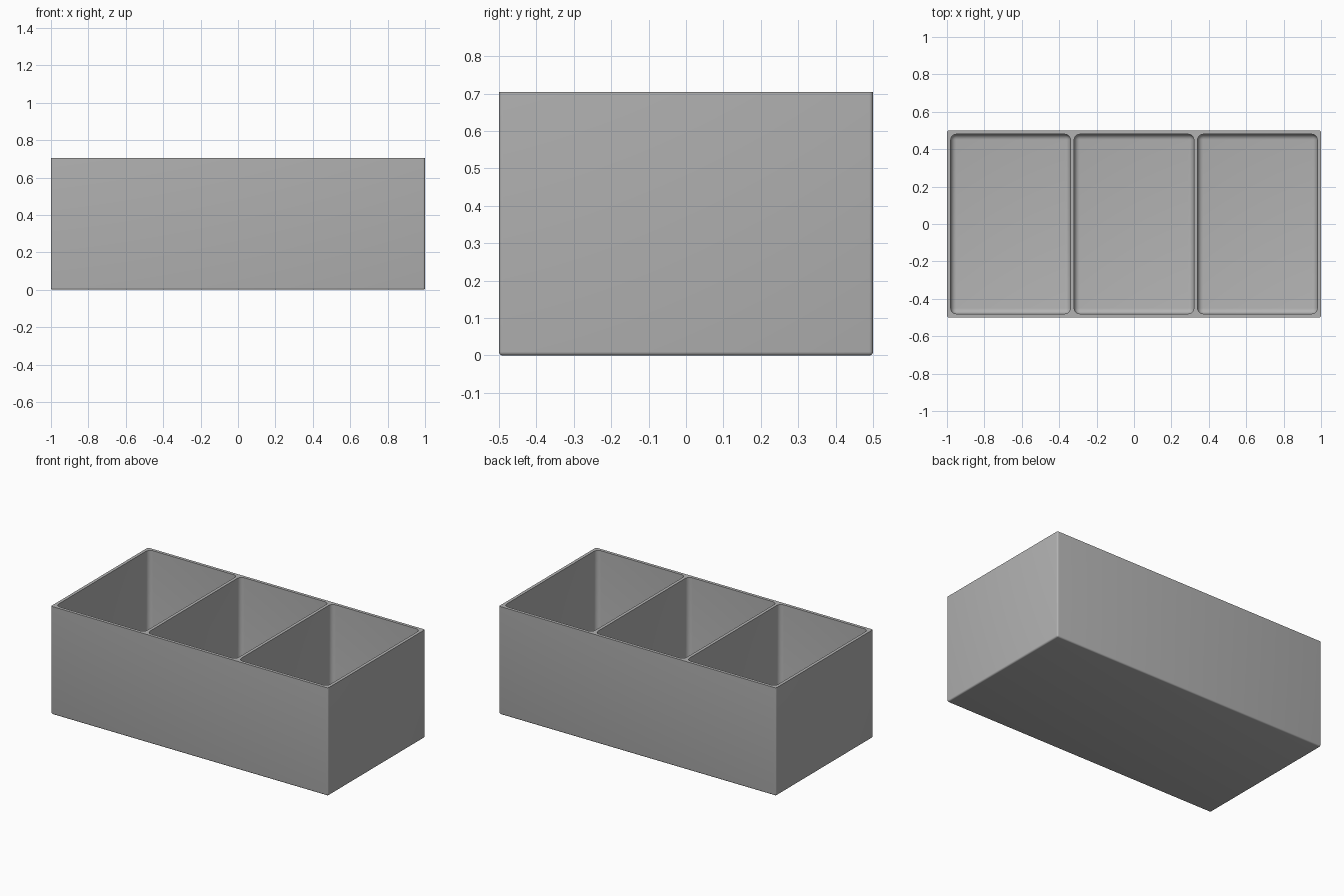
import bpy
import bmesh
from math import radians
from mathutils import Vector

default = bpy.data.objects.get("Cube")
if default:
    bpy.data.objects.remove(default, do_unlink=True)

HEIGHT = 0.705
WALL = 0.02
FLOOR = 0.02


def material(name, color):
    mat = bpy.data.materials.new(name)
    mat.use_nodes = True
    mat.diffuse_color = color
    bsdf = mat.node_tree.nodes["Principled BSDF"]
    bsdf.inputs["Base Color"].default_value = color
    bsdf.inputs["Roughness"].default_value = 0.6
    return mat


def rounded_box(name, low, high, radius, segments, mat):
    """Box with every edge rounded except those around the top."""
    low, high = Vector(low), Vector(high)
    bm = bmesh.new()
    bmesh.ops.create_cube(bm, size=1)
    bmesh.ops.scale(bm, vec=high - low, verts=bm.verts)
    bmesh.ops.translate(bm, vec=(low + high) / 2, verts=bm.verts)
    middle = (low.z + high.z) / 2
    edges = [e for e in bm.edges if any(v.co.z < middle for v in e.verts)]
    bmesh.ops.bevel(bm, geom=edges, offset=radius, segments=segments,
                    profile=0.5, affect='EDGES')
    mesh = bpy.data.meshes.new(name)
    bm.to_mesh(mesh)
    bm.free()
    mesh.materials.append(mat)
    obj = bpy.data.objects.new(name, mesh)
    bpy.context.collection.objects.link(obj)
    return obj


grey = material("grey plastic", (0.45, 0.45, 0.45, 1))

# Outer shell
box = rounded_box("organizer_box", (-1, -0.5, 0), (1, 0.5, HEIGHT), 0.01, 4, grey)

# Three equal compartments, hollowed out from above
width = (2 - 4 * WALL) / 3
cutters = []
for i in range(3):
    left = -1 + WALL + i * (width + WALL)
    cutter = rounded_box("compartment_cutter", (left, -0.5 + WALL, FLOOR),
                         (left + width, 0.5 - WALL, HEIGHT + 0.1), 0.03, 6, grey)
    cutter.hide_render = True
    cutters.append(cutter)
    cut = box.modifiers.new("compartment", 'BOOLEAN')
    cut.operation = 'DIFFERENCE'
    cut.solver = 'EXACT'
    cut.object = cutter

# Apply the cuts and smooth the rounded edges
bpy.ops.object.select_all(action='DESELECT')
box.select_set(True)
bpy.context.view_layer.objects.active = box
for name in [m.name for m in box.modifiers]:
    bpy.ops.object.modifier_apply(modifier=name)
for cutter in cutters:
    bpy.data.objects.remove(cutter, do_unlink=True)
bpy.ops.object.shade_smooth_by_angle(angle=radians(30))
